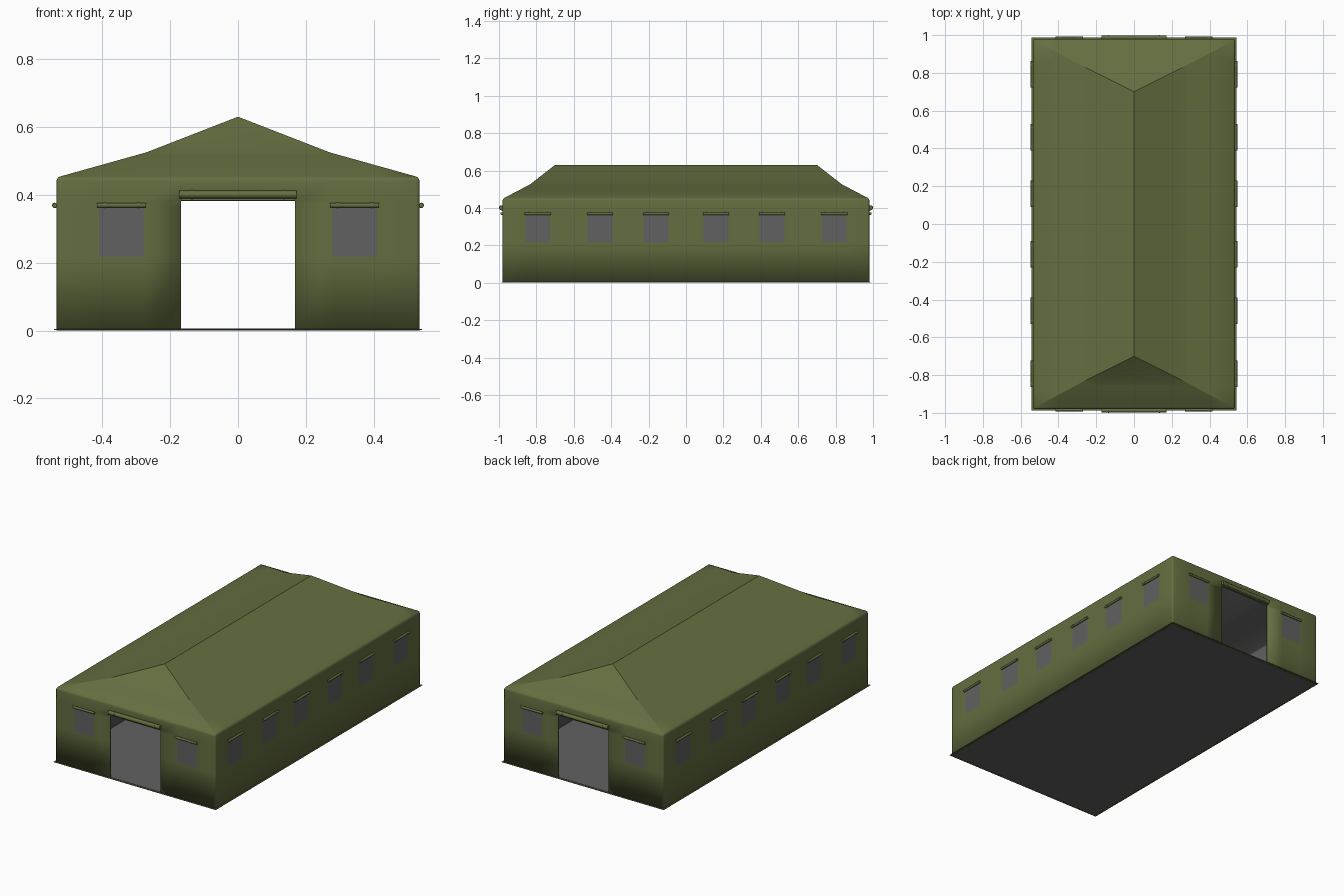
import bpy, bmesh, math
from mathutils import Vector, Matrix

if "Cube" in bpy.data.objects:
    bpy.data.objects.remove(bpy.data.objects["Cube"])

def material(name, rgb):
    m = bpy.data.materials.new(name)
    m.diffuse_color = (*rgb, 1)
    m.use_nodes = True
    m.node_tree.nodes["Principled BSDF"].inputs["Base Color"].default_value = m.diffuse_color
    return m

GREEN = material("olive canvas", (0.127, 0.156, 0.051))
GREY = material("grey lining", (0.12, 0.12, 0.122))

W, L, EAVE = 0.535, 0.98, 0.45
DOOR_W, DOOR_H = 0.168, 0.382
WIN_Z = (0.218, 0.366)
WIN_HALF = 0.066
END_WINDOWS = (-0.343, 0.343)
SIDE_WINDOWS = (-0.793, -0.46, -0.16, 0.16, 0.46, 0.793)

def finish(name, bm, mats, smooth=True):
    me = bpy.data.meshes.new(name)
    bm.to_mesh(me)
    bm.free()
    for m in mats:
        me.materials.append(m)
    ob = bpy.data.objects.new(name, me)
    bpy.context.collection.objects.link(ob)
    if smooth:
        bpy.ops.object.select_all(action='DESELECT')
        ob.select_set(True)
        bpy.context.view_layer.objects.active = ob
        bpy.ops.object.shade_smooth_by_angle(angle=math.radians(30))
    return ob

def box(name, centre, size, mat):
    bm = bmesh.new()
    bmesh.ops.create_cube(bm, size=1, matrix=Matrix.Translation(centre) @ Matrix.Diagonal((*size, 1)))
    return finish(name, bm, [mat], False)

# canvas shell: walls and two-pitch hipped roof
bm = bmesh.new()
def ring(x, y, z):
    return [bm.verts.new(p) for p in ((-x, -y, z), (x, -y, z), (x, y, z), (-x, y, z))]
rings = [ring(W, L, 0), ring(W, L, EAVE), ring(0.27, 0.835, 0.525)]
for a, b in zip(rings, rings[1:]):
    for i in range(4):
        j = (i + 1) % 4
        bm.faces.new((a[i], a[j], b[j], b[i]))
front, back = [bm.verts.new((0, y, 0.63)) for y in (-0.70, 0.70)]
c = rings[2]
bm.faces.new((c[0], c[1], front))
bm.faces.new((c[2], c[3], back))
bm.faces.new((c[1], c[2], back, front))
bm.faces.new((c[3], c[0], front, back))

# soften wall corners and eaves
def soft(e):
    a, b = (v.co for v in e.verts)
    wall = all(abs(abs(p.x) - W) < 1e-4 and abs(abs(p.y) - L) < 1e-4 for p in (a, b))
    eave = abs(a.z - EAVE) < 1e-4 and abs(b.z - EAVE) < 1e-4
    return wall or eave
bmesh.ops.bevel(bm, geom=[e for e in bm.edges if soft(e)], offset=0.01,
                segments=3, profile=0.5, affect='EDGES')

# cut the window and door outlines into the walls
def cut(axis, value):
    no = Vector((0, 0, 0))
    no[axis] = 1
    bmesh.ops.bisect_plane(bm, geom=bm.verts[:] + bm.edges[:] + bm.faces[:],
                           dist=1e-6, plane_co=no * value, plane_no=no)
for axis, places in ((0, END_WINDOWS), (1, SIDE_WINDOWS)):
    for p in places:
        cut(axis, p - WIN_HALF)
        cut(axis, p + WIN_HALF)
for s in (-1, 1):
    cut(0, s * DOOR_W)
for z in (*WIN_Z, DOOR_H):
    cut(2, z)

# door faces go, window faces become grey
doors = []
for f in bm.faces:
    m, n = f.calc_center_median(), f.normal
    f.normal_update()
    on_end, on_side = abs(f.normal.y) > 0.99, abs(f.normal.x) > 0.99
    if on_end and abs(m.x) < DOOR_W and m.z < DOOR_H:
        doors.append(f)
    elif WIN_Z[0] < m.z < WIN_Z[1]:
        if on_end and any(abs(m.x - p) < WIN_HALF for p in END_WINDOWS):
            f.material_index = 1
        if on_side and any(abs(m.y - p) < WIN_HALF for p in SIDE_WINDOWS):
            f.material_index = 1
bmesh.ops.delete(bm, geom=doors, context='FACES')
shell = finish("tent_shell", bm, [GREEN, GREY, GREY])

# grey inner lining
sol = shell.modifiers.new("lining", 'SOLIDIFY')
sol.thickness = 0.006
sol.offset = -1
sol.material_offset = 1

# floor sheet and thin ground skirt
box("floor", (0, 0, 0.003), (2 * W - 0.004, 2 * L - 0.004, 0.006), GREY)
box("ground_skirt", (0, 0, 0.0025), (2 * W + 0.014, 2 * L + 0.014, 0.003), GREEN)

# rolled-up flap with two ties, on a wall facing direction `out`
def roll(name, centre, out, half, r, tie):
    bm = bmesh.new()
    out = Vector(out)
    along = Vector((-out.y, out.x, 0))
    rot = along.to_track_quat('Z', 'Y').to_matrix().to_4x4()
    def cyl(offset, length, radius):
        pos = Matrix.Translation(Vector(centre) + along * offset)
        bmesh.ops.create_cone(bm, cap_ends=True, segments=14, radius1=radius, radius2=radius,
                              depth=length, matrix=pos @ rot)
    cyl(0, 2 * half, r)
    for s in (-1, 1):
        cyl(s * tie, 0.006, r * 1.12)
    return finish(name, bm, [GREEN])

for s in (-1, 1):
    end = "front" if s < 0 else "back"
    side = "left" if s < 0 else "right"
    roll(end + "_door_roll", (0, s * 0.987, 0.401), (0, s, 0), 0.172, 0.0116, 0.135)
    box(end + "_door_flap_band", (0, s * 0.982, 0.389), (0.336, 0.008, 0.012), GREEN)
    for i, x in enumerate(END_WINDOWS):
        roll(f"{end}_window_roll_{i}", (x, s * 0.985, 0.369), (0, s, 0), 0.072, 0.007, 0.05)
    for i, y in enumerate(SIDE_WINDOWS):
        roll(f"{side}_window_roll_{i}", (s * 0.54, y, 0.369), (s, 0, 0), 0.07, 0.007, 0.05)
